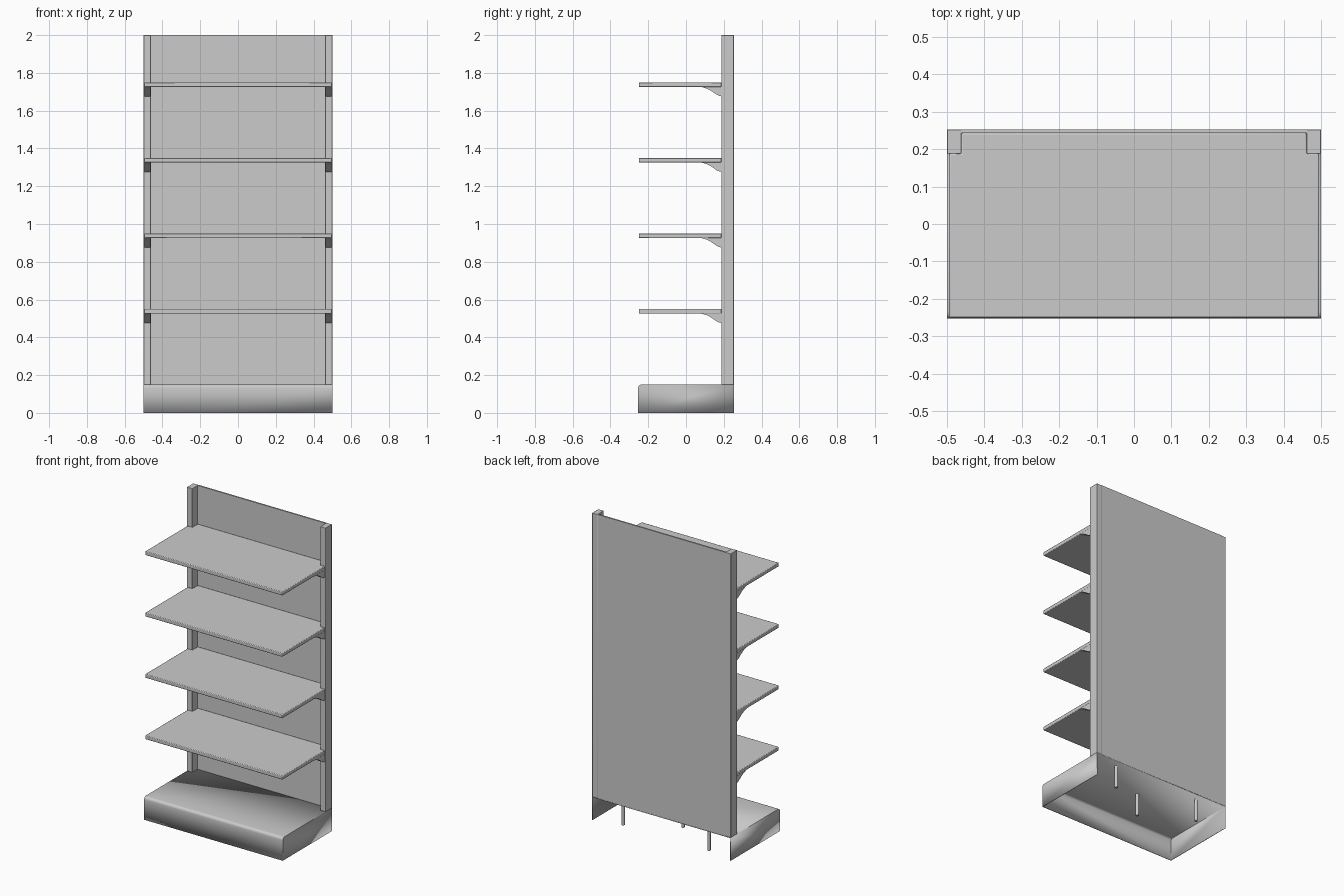
import bpy, bmesh, math
from mathutils import Vector

if "Cube" in bpy.data.objects:
    bpy.data.objects.remove(bpy.data.objects["Cube"])

D = 0.253          # half depth
POST_FRONT = 0.188
PLINTH_H = 0.15


def prism(name, pts, axis, lo, hi, bevel=0.0, drop=()):
    """Extrude a 2D outline along x (pts are y,z) or z (pts are x,y)."""
    def place(p, t):
        return (t, p[0], p[1]) if axis == 'x' else (p[0], p[1], t)
    bm = bmesh.new()
    a = [bm.verts.new(place(p, lo)) for p in pts]
    b = [bm.verts.new(place(p, hi)) for p in pts]
    bm.faces.new(a)
    bm.faces.new(b)
    for i in range(len(pts)):
        j = (i + 1) % len(pts)
        bm.faces.new((a[i], a[j], b[j], b[i]))
    bmesh.ops.recalc_face_normals(bm, faces=bm.faces)
    bm.normal_update()
    # remove the faces that look in the given directions
    gone = [f for f in bm.faces if any(f.normal.dot(Vector(d)) > 0.99 for d in drop)]
    bmesh.ops.delete(bm, geom=gone, context='FACES')
    me = bpy.data.meshes.new(name)
    bm.to_mesh(me)
    bm.free()
    ob = bpy.data.objects.new(name, me)
    bpy.context.collection.objects.link(ob)
    bpy.ops.object.select_all(action='DESELECT')
    ob.select_set(True)
    bpy.context.view_layer.objects.active = ob
    bpy.ops.object.shade_smooth_by_angle(angle=math.radians(35))
    if bevel:
        m = ob.modifiers.new("edge_rounding", 'BEVEL')
        m.width = bevel
        m.segments = 2
        m.limit_method = 'ANGLE'
    return ob


def rect(x0, x1, y0, y1):
    return [(x0, y0), (x1, y0), (x1, y1), (x0, y1)]


# Plinth: folded sheet with a rounded front edge, open below and behind
r = 0.018
corner = [(-D + r - r * math.cos(t), PLINTH_H - r + r * math.sin(t))
          for t in [i * math.pi / 10 for i in range(6)]]
plinth = prism("plinth", [(D, 0), (-D, 0)] + corner + [(D, PLINTH_H)], 'x',
               -0.5, 0.5, drop=((0, 0, -1), (0, 1, 0)))
sheet = plinth.modifiers.new("sheet_thickness", 'SOLIDIFY')
sheet.thickness = 0.005
sheet.offset = -1

# Feet: three thin pins under the plinth
for i, (x, y) in enumerate([(-0.31, 0.205), (0.31, 0.205), (0, 0.03)]):
    ring = [(x + 0.01 * math.cos(k * math.pi / 8), y + 0.01 * math.sin(k * math.pi / 8))
            for k in range(16)]
    prism(f"foot_{i + 1}", ring, 'z', 0, PLINTH_H - 0.004)

# Back panel between two uprights
prism("back_panel", rect(-0.462, 0.462, 0.243, D), 'z', PLINTH_H, 2.0)
for side, s in (("left", -1), ("right", 1)):
    x0, x1 = sorted((s * 0.461, s * 0.5))
    prism(f"upright_{side}", rect(x0, x1, POST_FRONT, D), 'z', PLINTH_H, 2.0, bevel=0.002)

# Shelves notched around the uprights, each on two curved brackets
outline = [(-0.495, -0.25), (0.495, -0.25), (0.495, POST_FRONT), (0.461, POST_FRONT),
           (0.461, 0.243), (-0.461, 0.243), (-0.461, POST_FRONT), (-0.495, POST_FRONT)]
arm = [(0.07, -0.022), (0.09, -0.027), (0.11, -0.033), (0.13, -0.043), (0.15, -0.057),
       (0.165, -0.067), (0.177, -0.072), (POST_FRONT, -0.074), (POST_FRONT, -0.022)]
for n in range(4):
    top = 0.55 + 0.4 * n
    prism(f"shelf_{n + 1}", outline, 'z', top - 0.025, top, bevel=0.004)
    for side, s in (("left", -1), ("right", 1)):
        x0, x1 = sorted((s * 0.463, s * 0.494))
        prism(f"bracket_{n + 1}_{side}", [(y, top + z) for y, z in arm], 'x', x0, x1)
